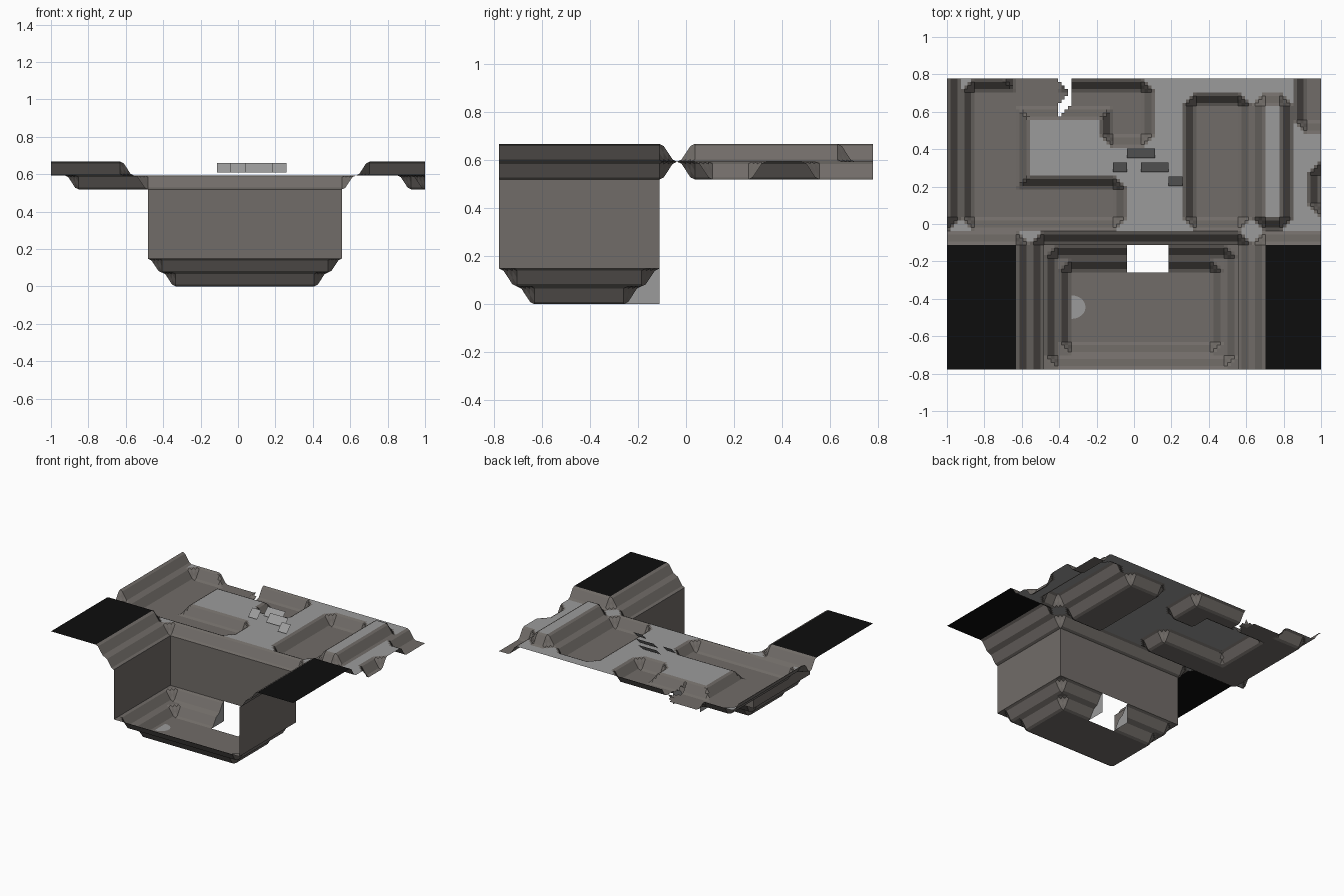
import bpy, bmesh, math

if "Cube" in bpy.data.objects:
    bpy.data.objects.remove(bpy.data.objects["Cube"])

U = 2 / 27          # tile size; all layout numbers below are in tiles


def material(name, rgb):
    m = bpy.data.materials.new(name)
    m.diffuse_color = (*rgb, 1)
    m.use_nodes = True
    m.node_tree.nodes["Principled BSDF"].inputs["Base Color"].default_value = m.diffuse_color
    return m


BROWN = material("brown rock", (0.165, 0.150, 0.138))
GREY = material("light grey ground", (0.33, 0.33, 0.33))
BLACK = material("black void", (0.004, 0.004, 0.004))


def finish(name, bm, mats):
    me = bpy.data.meshes.new(name)
    bm.to_mesh(me)
    bm.free()
    for m in mats:
        me.materials.append(m)
    ob = bpy.data.objects.new(name, me)
    bpy.context.collection.objects.link(ob)
    return ob


def polygons(name, polys, mat):
    """Object made of separate polygons, given in tiles."""
    bm = bmesh.new()
    for p in polys:
        bm.faces.new([bm.verts.new([c * U for c in v]) for v in p])
    return finish(name, bm, [mat])


def dist(x, y, r):
    """Distance outside a rectangle, giving chamfered corners."""
    return max(r[0] - x, x - r[1], 0) + max(r[2] - y, y - r[3], 0)


def ease(d):
    """Slope profile: 1 inside, 0 one tile away, softened at both ends."""
    pts = [(0, 1), (0.25, 0.88), (0.75, 0.12), (1, 0)]
    for (a, p), (b, q) in zip(pts, pts[1:]):
        if d <= b:
            return p + (q - p) * (d - a) / (b - a)
    return 0


def relief(name, x0, x1, y0, y1, height, skip, paint):
    """Stepped ground surface over a tile lattice, four cells per tile."""
    n = 4
    bm = bmesh.new()
    verts = {}

    def vert(i, j):
        if (i, j) not in verts:
            x, y = x0 + i / n, y0 + j / n
            verts[i, j] = bm.verts.new((x * U, y * U, height(x, y) * U))
        return verts[i, j]

    for i in range(round((x1 - x0) * n)):
        for j in range(round((y1 - y0) * n)):
            cx, cy = x0 + (i + .5) / n, y0 + (j + .5) / n
            if skip(cx, cy):
                continue
            f = bm.faces.new([vert(i, j), vert(i + 1, j), vert(i + 1, j + 1), vert(i, j + 1)])
            zs = [v.co.z / U for v in f.verts]
            f.material_index = paint(cx, cy, zs[0], max(zs) - min(zs) < 1e-3)
    return finish(name, bm, [BROWN, GREY, BLACK])


# Upper ground: raised cores and sunken cores as (x0, x1, y0, y1)
raised = [(-20, -13.5, .5, 20),        # left border bank
          (-20, -8.5, -20, -1.5),      # void left of the pit
          (9.5, 20, -20, -1.5),        # void right of the pit
          (9.5, 10.5, .5, 8.5)]        # long ridge
sunken = [(-6.5, 7.5, -20, -1.5),      # pit rim
          (-11.5, -8.5, .5, 9.5),      # left floor
          (-11.5, -1.5, .5, 2.5),
          (-8.5, -5.5, 8.5, 20),
          (-8.5, -1.5, 8.5, 9.5),
          (-1.5, .5, 6.5, 9.5),        # back pocket
          (4.5, 7.5, .5, 8.5),         # right floor
          (12.5, 20, 7.5, 20),         # right edge pockets
          (13.5, 20, 1.5, 3.5)]


def ground_height(x, y):
    return (8 + ease(min(dist(x, y, r) for r in raised))
            - ease(min(dist(x, y, r) for r in sunken)))


def ground_gap(x, y):
    pit = -6.5 < x < 7.5 and y < -1.5
    crack = (-5.5 < x < -4.5 and y > 7.5 + (x + 5.5)
             and x > -4.5 - abs(y - 9.5) * 1.1)
    return pit or crack


def ground_paint(x, y, z, flat):
    if not flat or z < 7.9:
        return 0
    return 2 if z > 8.9 and y < -1.5 else 1


relief("upper_ground", -13.5, 13.5, -10.5, 10.5, ground_height, ground_gap, ground_paint)

# Pit floor with two stepped banks and a doorway gap at the back
core = (-4.5, 5.5, -8.5, -3.5)
ledge = (-5.5, 6.5, -9.5, -2.5)


def pit_height(x, y):
    return 2 - ease(dist(x, y, core)) - ease(dist(x, y, ledge))


relief("pit_floor", -6.5, 7.5, -10.5, -1.5, pit_height,
       lambda x, y: -.5 < x < 2.5 and y > -3.5,
       lambda x, y, z, flat: 0)

# Pit walls, facing inward, open at the front
a, b, f, k = -6.5, 7.5, -10.5, -1.5
polygons("pit_walls", [
    [(a, f, 2), (a, k, 2), (a, k, 7), (a, f, 7)],
    [(a, k, 2), (b, k, 2), (b, k, 7), (a, k, 7)],
    [(b, k, 2), (b, f, 2), (b, f, 7), (b, k, 7)]], BROWN)

# Doorway side panels
panels = []
for x in (-.5, 2.5):
    p = [(x, -3.5, 0), (x, -1.5, 0), (x, -1.5, 2)]
    p += [(x, y / 4, pit_height(x, y / 4)) for y in range(-7, -14, -1)]
    panels.append(p if x < 0 else p[::-1])
polygons("doorway_sides", panels, GREY)

# Half round patch on the pit floor
polygons("floor_patch", [[(-4.5 + math.sin(t * math.pi / 12), -6 - .85 * math.cos(t * math.pi / 12), .05)
                          for t in range(13)]], GREY)

# Slanted slats above the middle ground
slats = []
for x0, x1, y in ((-.5, 1.5, 4.76), (-1.5, -.5, 3.75), (.5, 2.5, 3.75), (2.5, 3.5, 2.74)):
    slats.append([(x0, y, 8.23), (x1, y, 8.23), (x1, y + .68, 8.9), (x0, y + .68, 8.9)])
polygons("slats", slats, GREY)
